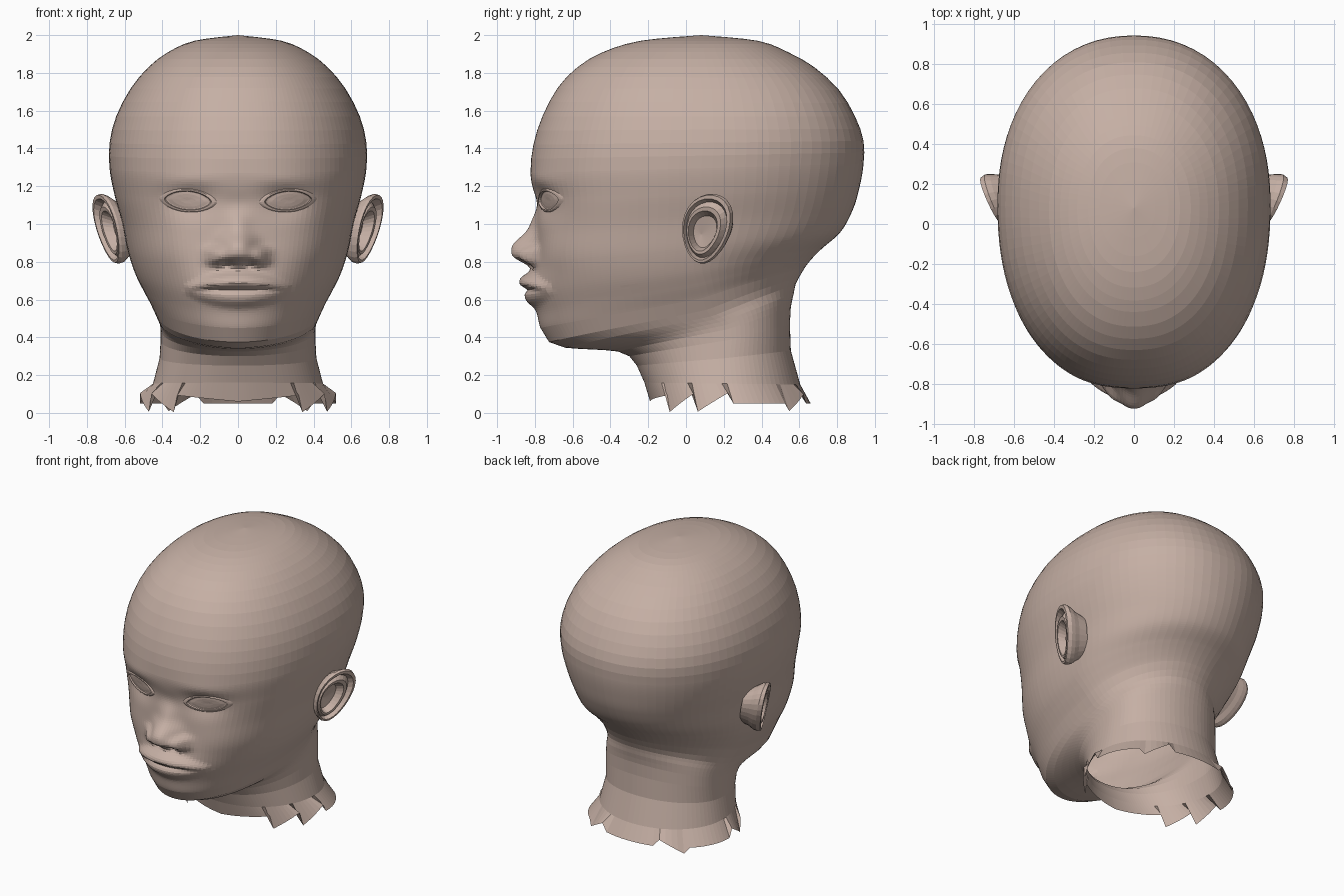
import bpy
import bmesh
from math import sin, cos, pi, exp, ceil, hypot
from mathutils import Vector
from mathutils.bvhtree import BVHTree

old = bpy.data.objects.get("Cube")
if old:
    bpy.data.objects.remove(old, do_unlink=True)

skin = bpy.data.materials.new("skin_tan")
skin.use_nodes = True
tone = (0.56, 0.43, 0.372, 1)
skin.diffuse_color = tone
skin.node_tree.nodes["Principled BSDF"].inputs["Base Color"].default_value = tone


def loft(name, rings):
    """Join closed rings of points with quads; collapsed rings become poles."""
    bm = bmesh.new()
    rows = [[bm.verts.new(p) for p in ring] for ring in rings]
    count = len(rows[0])
    for low, high in zip(rows, rows[1:]):
        for j in range(count):
            k = (j + 1) % count
            bm.faces.new((low[j], low[k], high[k], high[j]))
    bmesh.ops.remove_doubles(bm, verts=bm.verts, dist=0.0002)
    mesh = bpy.data.meshes.new(name)
    bm.to_mesh(mesh)
    bm.free()
    mesh.materials.append(skin)
    obj = bpy.data.objects.new(name, mesh)
    bpy.context.collection.objects.link(obj)
    return obj


def bell(v, centre, width, power=2):
    return exp(-abs((v - centre) / width) ** power)


def spline(a, b, c, d, u):
    return tuple(
        0.5 * (2 * q + (r - p) * u + (2 * p - 5 * q + 4 * r - s) * u * u
               + (3 * q - p - 3 * r + s) * u ** 3)
        for p, q, r, s in zip(a, b, c, d))


# Head and neck sections: front height, front y, back height, back y, half width
sections = [
    (.07, -.19, .04, .66, .52),
    (.16, -.22, .15, .605, .45),
    (.25, -.26, .33, .555, .415),
    (.30, -.30, .47, .55, .41),
    (.325, -.36, .56, .555, .41),
    (.335, -.48, .63, .57, .415),
    (.345, -.64, .68, .58, .425),
    (.375, -.725, .72, .60, .44),
    (.45, -.77, .77, .63, .47),
    (.54, -.785, .82, .67, .51),
    (.65, -.80, .87, .72, .55),
    (.78, -.80, .96, .82, .585),
    (.95, -.79, 1.08, .885, .615),
    (1.12, -.80, 1.2, .92, .655),
    (1.27, -.823, 1.32, .94, .68),
    (1.42, -.808, 1.44, .94, .68),
    (1.57, -.76, 1.57, .895, .645),
    (1.72, -.68, 1.71, .81, .57),
    (1.83, -.575, 1.83, .68, .475),
    (1.91, -.44, 1.91, .54, .37),
    (1.97, -.24, 1.97, .38, .23),
    (2.0, .08, 2.0, .08, 0),
]


def face_relief(x, z):
    """How far the face stands forward of the plain head shape."""
    x = abs(x)
    # nose: tip, bridge, wings and nostrils
    out = .122 * bell(x, 0, .095, 2.6) * bell(z, .85, .09 if z > .85 else .062, 2.6)
    out += .035 * bell(x, 0, .065) * bell(z, .97, .09)
    out += .058 * bell(x, .118, .05) * bell(z, .832, .048, 3)
    out -= .03 * bell(x, .06, .03) * bell(z, .785, .02)
    out -= .012 * bell(x, 0, .09) * bell(z, 1.1, .06)
    # lips, tapering to the corners
    k = max(0, 1 - (x / .28) ** 2)
    thick = .02 + .022 * k
    out += .035 * bell(x, 0, .27) * bell(z, .655, .1)
    out += k ** .6 * .052 * bell(z, .655 + .045 * k, thick, 2.6)
    out += k ** .6 * .028 * bell(z, .65 - .045 * k, thick, 2.6)
    out -= .016 * k ** .5 * bell(z, .652, .013)
    # brow, eye socket and cheek
    out += .01 * bell(x, .27, .15) * bell(z, 1.225, .05)
    out -= .036 * bell(x, .25, .13) * bell(z, 1.115, .085)
    out += .018 * bell(x, .38, .15) * bell(z, .85, .14)
    return out


HALF = 56
turns = [j / HALF for j in range(-HALF, HALF)]
angles = [pi * (.36 * u + .64 * u * abs(u)) for u in turns]


def head_ring(section):
    zf, yf, zb, yb, w = section
    ring = []
    for t in angles:
        s, c = sin(t), cos(t)
        z = zf + (zb - zf) * (1 - c) / 2
        n = 2.05 + .2 * bell(z, 1.7, .4)
        if c > 0:
            n += .33 * bell(z, .98, .35)
        r = (abs(s) ** n + abs(c) ** n) ** (-1 / n)
        mid = yf + (yb - yf) * (.52 + .12 * bell(z, .5, .25))
        x = w * r * s
        y = mid + r * c * ((yf - mid) if c > 0 else (mid - yb))
        if c > 0 and y < -.3:
            y -= face_relief(x, z)
        ring.append(Vector((x, y, z)))
    return ring


rings = []
for i in range(len(sections) - 1):
    a, b = sections[max(i - 1, 0)], sections[i]
    c, d = sections[i + 1], sections[min(i + 2, len(sections) - 1)]
    step = .1 if b[0] < .4 or b[0] > 1.25 else .013
    parts = ceil(hypot(c[0] - b[0], c[1] - b[1]) / step)
    rings += [head_ring(spline(a, b, c, d, k / parts)) for k in range(parts)]
rings.append(head_ring(sections[-1]))

# Torn lower edge of the neck
for p, t in zip(rings[0], angles):
    t = abs(t)
    if t < .69:
        p.z = .06 + .05 * t
    elif t < 1.5 or 2.3 < t < 2.75:
        p.z = .11 * (((t - .69) / .41) % 1)
    else:
        p.z = .05

head = loft("head_and_neck", rings)
surface = BVHTree.FromPolygons(
    [v.co for v in head.data.vertices],
    [tuple(f.vertices) for f in head.data.polygons])


def relief(name, levels, place, count):
    """Nested outlines, each with a scale and a height, mirrored to both sides."""
    obj = loft(name, [[place(2 * pi * j / count, scale, height)
                       for j in range(count)] for scale, height in levels])
    obj.modifiers.new("both_sides", 'MIRROR').use_axis = (True, False, False)


def eye_point(a, scale, height):
    x = .265 + .118 * scale * cos(a)
    z = 1.125 + .048 * scale * sin(a) * abs(sin(a)) ** .3 + .06 * (x - .265)
    hit = surface.ray_cast(Vector((x, -2, z)), Vector((0, 1, 0)))[0]
    return Vector((x, hit.y - height, z))


def ear_point(a, scale, height):
    # inner outlines drift down and forward, towards the ear canal
    drift = 1 - scale if height > -.06 else 0
    z = .975 + .185 * scale * sin(a) - .03 * drift
    y = .108 + .13 * scale * cos(a) * (1 + .18 * sin(a)) + .13 * (z - .975)
    y -= .045 * drift
    x = .69 + .38 * (y - .115) + .2 * (z - .975)
    if height > 0:
        height *= .6 + .4 * cos(a)
    return Vector((x + height, y - .4 * height, z))


# Eyes: lid rim around a gently domed eyeball
relief("eyes", [(1.45, -.01), (1.2, .007), (1.06, .011), (1, -.002),
                (.7, .006), (.35, .011), (0, .012)], eye_point, 24)

# Ears: back wall, rolled rim, groove, inner ridge and hollow
relief("ears", [(.68, -.12), (.82, -.065), (.95, -.035), (1, -.01), (.97, .016),
                (.88, .018), (.8, -.018), (.68, .006), (.58, .004),
                (.46, -.045), (0, -.055)], ear_point, 26)
